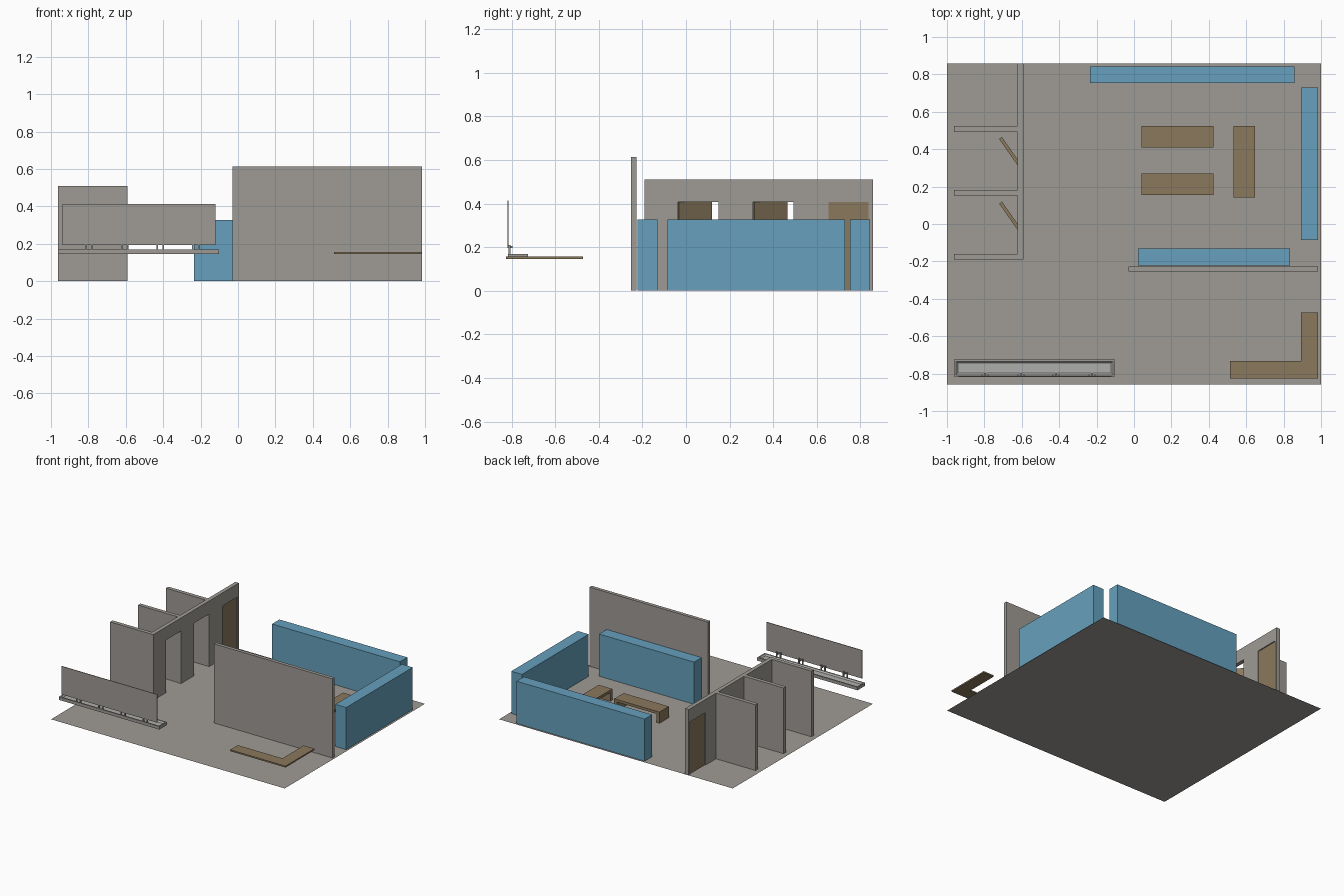
import bpy, bmesh, math
from mathutils import Vector

if "Cube" in bpy.data.objects:
    bpy.data.objects.remove(bpy.data.objects["Cube"], do_unlink=True)


def material(name, color):
    m = bpy.data.materials.new(name)
    m.use_nodes = True
    m.diffuse_color = (*color, 1)
    m.node_tree.nodes["Principled BSDF"].inputs["Base Color"].default_value = (*color, 1)
    return m


GREY = material("warm grey", (0.347, 0.328, 0.301))
BLUE = material("soft blue", (0.133, 0.352, 0.509))
BROWN = material("wood brown", (0.254, 0.188, 0.107))
PALE = material("pale grey", (0.42, 0.42, 0.41))


def finish(bm, name, *mats):
    bmesh.ops.recalc_face_normals(bm, faces=bm.faces)
    mesh = bpy.data.meshes.new(name)
    bm.to_mesh(mesh)
    bm.free()
    for m in mats:
        mesh.materials.append(m)
    obj = bpy.data.objects.new(name, mesh)
    bpy.context.collection.objects.link(obj)
    return obj


def add_box(bm, x, y, z):
    """Add a box given its (low, high) range on each axis."""
    verts = bmesh.ops.create_cube(bm, size=1)["verts"]
    for v in verts:
        v.co = [sum(r) / 2 + c * (r[1] - r[0]) for r, c in zip((x, y, z), v.co)]


def box(name, mat, x, y, z):
    bm = bmesh.new()
    add_box(bm, x, y, z)
    return finish(bm, name, mat)


def prism(name, mat, outline, along):
    """Extrude a closed outline of 3D points."""
    bm = bmesh.new()
    face = bm.faces.new([bm.verts.new(p) for p in outline])
    new = bmesh.ops.extrude_face_region(bm, geom=[face], use_keep_orig=True)["geom"]
    bmesh.ops.translate(bm, vec=along, verts=[g for g in new if isinstance(g, bmesh.types.BMVert)])
    return finish(bm, name, mat)


BASE = 0.001  # parts sit just above the floor sheet

# Floor sheet
bm = bmesh.new()
bm.faces.new([bm.verts.new((sx, sy * 0.857, 0)) for sx, sy in ((-1, -1), (1, -1), (1, 1), (-1, 1))])
finish(bm, "floor", GREY)

# Tall display wall and the three thick blue walls
box("display_wall", GREY, (-0.03, 0.985), (-0.253, -0.226), (BASE, 0.613))
BLUE_Z = (BASE, 0.327)
box("front_blue_wall", BLUE, (0.022, 0.835), (-0.222, -0.13), BLUE_Z)
box("side_blue_wall", BLUE, (0.893, 0.985), (-0.085, 0.729), BLUE_Z)
box("back_blue_wall", BLUE, (-0.236, 0.859), (0.753, 0.843), BLUE_Z)

# Partition wall with three door openings
WALL_X, WALL_T, WALL_H = -0.623, 0.031, 0.509
DOOR_W, DOOR_H = 0.185, 0.408
DOOR_Y = [-0.037 + 0.345 * i for i in range(3)]
outline = [(-0.19, BASE)]
for y in DOOR_Y:
    outline += [(y, BASE), (y, DOOR_H), (y + DOOR_W, DOOR_H), (y + DOOR_W, BASE)]
outline += [(0.857, BASE), (0.857, WALL_H), (-0.19, WALL_H)]
prism("partition_wall", GREY, [(WALL_X, y, z) for y, z in outline], (WALL_T, 0, 0))

# Cross walls between the cubicles
for i in range(3):
    y = -0.19 + 0.3415 * i
    box(f"cubicle_wall_{i + 1}", GREY, (-0.962, WALL_X), (y, y + 0.03), (BASE, WALL_H))

# Doors hinged at the low-y jamb: two ajar, one shut
for i, (y, angle) in enumerate(zip(DOOR_Y, (35, 35, 0))):
    door = box(f"door_{i + 1}", BROWN, (-0.009, 0.009), (0, DOOR_W), (BASE, DOOR_H - BASE))
    door.location = (WALL_X + WALL_T / 2, y, 0)
    door.rotation_euler.z = math.radians(angle)


# Low tables: a top on two end panels
def table(name, x, y, axis):
    top, thick, panel = 0.088, 0.02, 0.025
    bm = bmesh.new()
    add_box(bm, x, y, (top - thick, top))
    span = (x, y)[axis]
    for low in (span[0], span[1] - panel):
        ranges = [x, y, (BASE, top - thick)]
        ranges[axis] = (low, low + panel)
        add_box(bm, *ranges)
    finish(bm, name, BROWN)


table("near_table", (0.039, 0.426), (0.154, 0.269), 0)
table("far_table", (0.039, 0.426), (0.408, 0.525), 0)
table("side_table", (0.531, 0.648), (0.142, 0.525), 1)

# L-shaped counter top
x0, x1, x2, y0, y1, y2 = 0.512, 0.893, 0.985, -0.826, -0.733, -0.473
corner = [(x0, y0), (x2, y0), (x2, y2), (x1, y2), (x1, y1), (x0, y1)]
prism("corner_counter", BROWN, [(x, y, 0.146) for x, y in corner], (0, 0, 0.011))

# Shelf with a shallow sloped tray sunk into its top
bm = bmesh.new()
add_box(bm, (-0.962, -0.102), (-0.816, -0.724), (0.145, 0.169))
bm.normal_update()
top = max(bm.faces, key=lambda f: f.calc_center_median().z)
bmesh.ops.inset_region(bm, faces=[top], thickness=0.014)
ring = bmesh.ops.inset_region(bm, faces=[top], thickness=0.014)["faces"]
bmesh.ops.translate(bm, vec=(0, 0, -0.01), verts=top.verts)
for f in [top] + ring:
    f.material_index = 1
finish(bm, "sign_shelf", GREY, PALE)

# Thin blank sign board held by four pairs of posts
box("sign_board", GREY, (-0.938, -0.12), (-0.819, -0.814), (0.195, 0.413))
for i in range(4):
    cx = -0.797 + 0.1905 * i
    bm = bmesh.new()
    for side in (-1, 1):
        px = cx + side * 0.016
        add_box(bm, (px - 0.004, px + 0.004), (-0.814, -0.805), (0.165, 0.21))
    add_box(bm, (cx - 0.004, cx + 0.004), (-0.814, -0.796), (0.196, 0.206))
    finish(bm, f"sign_bracket_{i + 1}", GREY)
